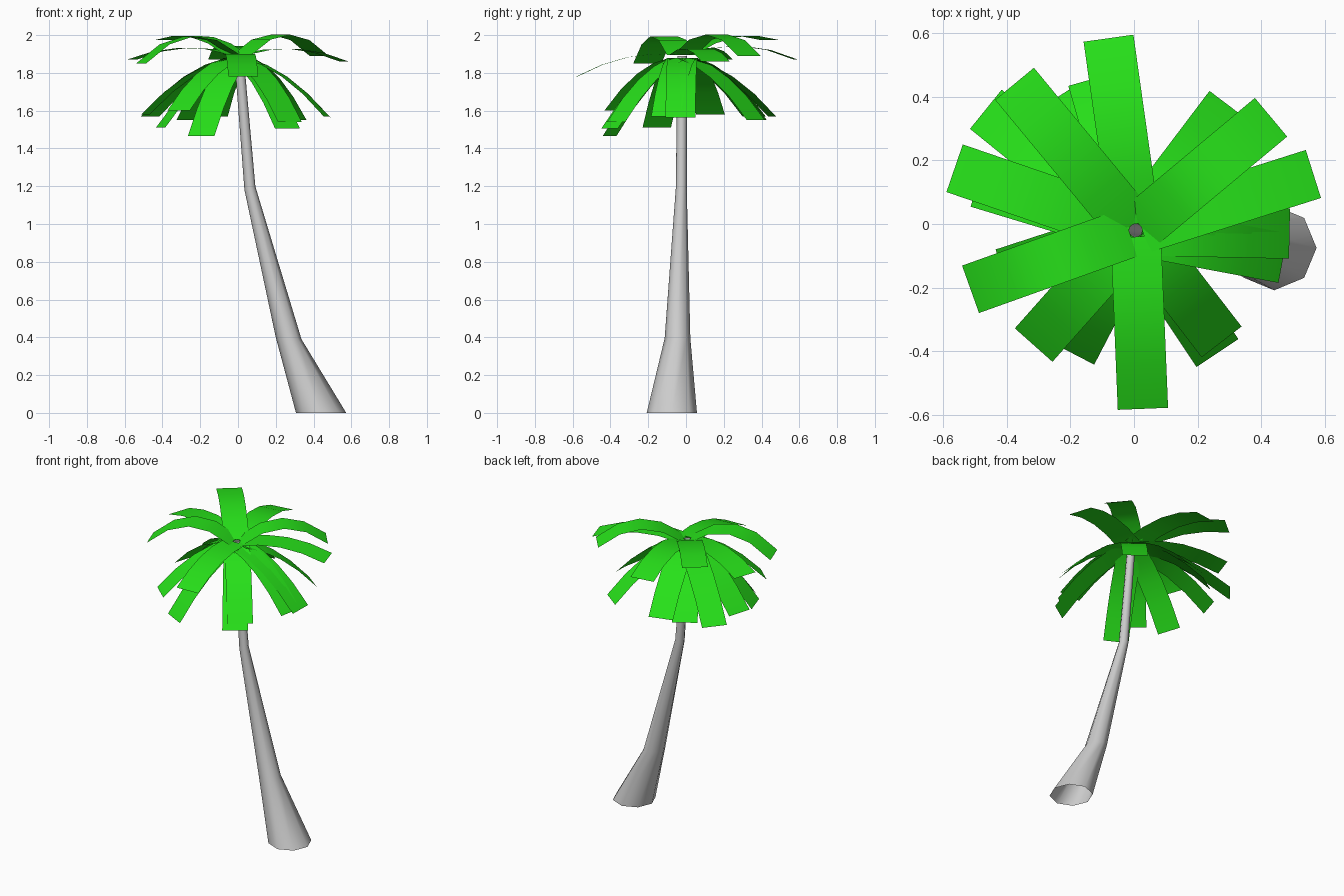
import bpy, math
from mathutils import Vector

if "Cube" in bpy.data.objects:
    bpy.data.objects.remove(bpy.data.objects["Cube"])

green = bpy.data.materials.new("leaf_green")
green.diffuse_color = (0.02, 0.75, 0.01, 1)
green.use_nodes = True
green.node_tree.nodes["Principled BSDF"].inputs["Base Color"].default_value = green.diffuse_color


def make(name, verts, faces, mat=None):
    me = bpy.data.meshes.new(name)
    me.from_pydata(verts, [], faces)
    me.polygons.foreach_set("use_smooth", [True] * len(me.polygons))
    ob = bpy.data.objects.new(name, me)
    bpy.context.collection.objects.link(ob)
    if mat:
        me.materials.append(mat)
    return ob


# Trunk: leaning open tube, eight sides (x, y, z, radius, tilt)
rings = [(0.44, -0.075, 0, 0.133, 0), (0.268, -0.045, 0.395, 0.068, -0.07),
         (0.063, -0.025, 1.19, 0.029, 0.3), (0.005, -0.02, 1.89, 0.025, 0)]
verts, faces, n = [], [], 8
for x, y, z, r, tilt in rings:
    for i in range(n):
        a = math.tau * i / n
        dx = r * math.cos(a)
        verts.append((x + dx, y + r * math.sin(a), z + dx * tilt))
for k in range(len(rings) - 1):
    for i in range(n):
        j = (i + 1) % n
        faces.append((k * n + i, k * n + j, (k + 1) * n + j, (k + 1) * n + i))
make("trunk", verts, faces)


# Frond: arched strip from the crown to its tip
def frond(name, tx, ty, tz, base, arch, width=0.158, segs=4):
    tip = Vector((tx, ty, 0))
    crown = Vector((0.005, -0.02, 0))
    d = (tip - crown).normalized()
    start = crown + d * 0.02
    side = Vector((-d.y, d.x, 0)) * width / 2
    vs = []
    for i in range(segs + 1):
        t = i / segs
        p = start.lerp(tip, t)
        p.z = base + (tz - base) * t + 4 * arch * t * (1 - t)
        vs += [p - side, p + side]
    fs = [(2 * i, 2 * i + 2, 2 * i + 3, 2 * i + 1) for i in range(segs)]
    make(name, vs, fs, green)


# Upper fronds: tip x, y, z and arch height
upper = [(-0.08, 0.583, 1.87, 0.06), (0.43, 0.335, 1.89, 0.11),
         (0.563, 0.157, 1.86, 0.05), (0.028, -0.58, 1.78, 0.045),
         (-0.513, -0.205, 1.85, 0.12), (-0.563, 0.175, 1.87, 0.05),
         (-0.375, 0.44, 1.975, 0.055)]
for i, (x, y, z, h) in enumerate(upper):
    frond(f"upper_frond_{i + 1}", x, y, z, 1.895, h)

# Lower drooping fronds
lower = [(-0.465, 0.36, 1.57), (0.30, 0.37, 1.55), (-0.13, 0.455, 1.57),
         (-0.26, 0.385, 1.55), (-0.49, 0.13, 1.58), (-0.41, -0.155, 1.51),
         (-0.315, -0.38, 1.6), (-0.195, -0.405, 1.465), (0.275, -0.37, 1.54),
         (0.262, -0.405, 1.505), (0.488, -0.03, 1.565), (0.468, -0.107, 1.57)]
for i, (x, y, z) in enumerate(lower):
    frond(f"lower_frond_{i + 1}", x, y, z, 1.88, 0.055)
